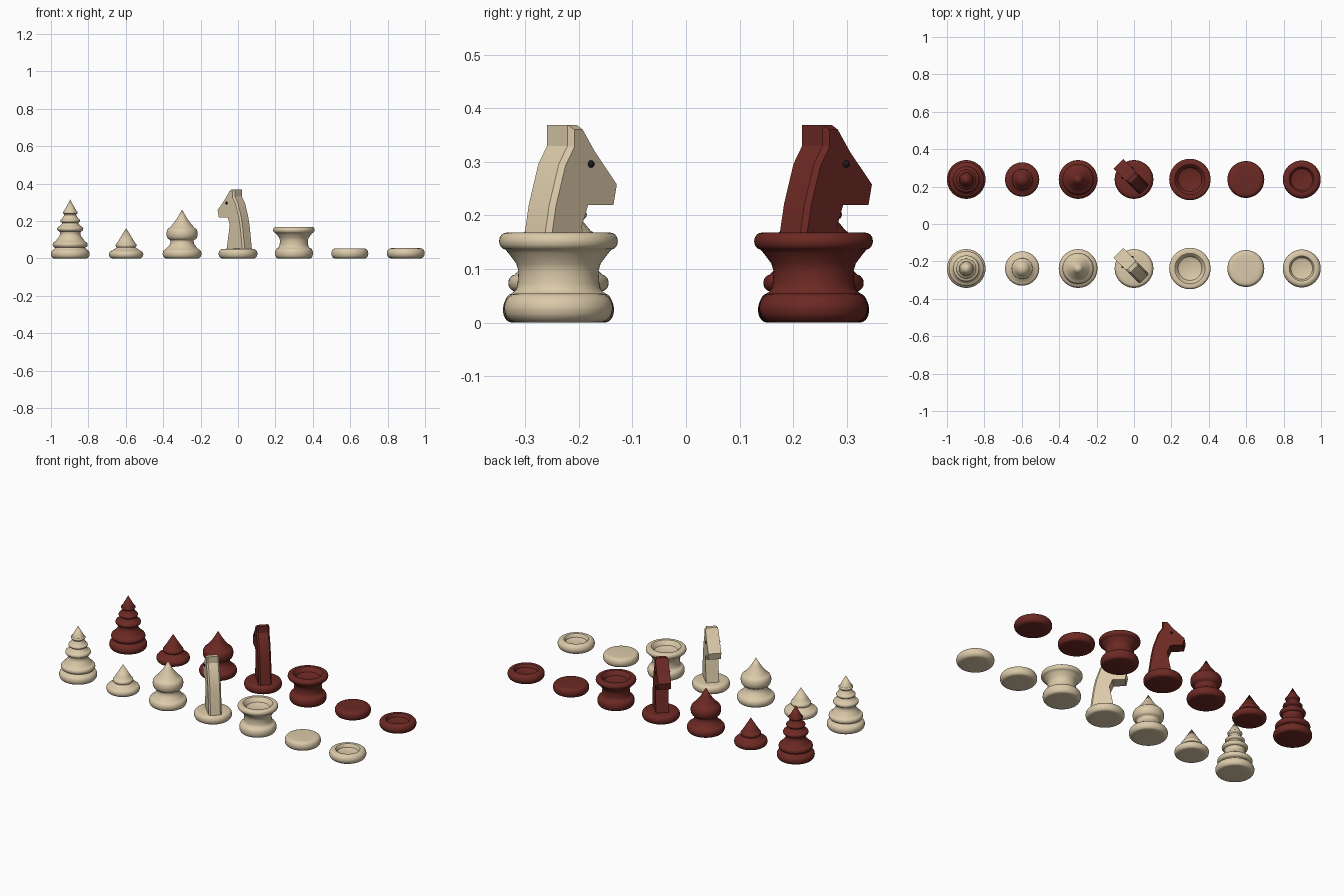
import bpy, bmesh, math
from mathutils import Vector, Matrix

if "Cube" in bpy.data.objects:
    bpy.data.objects.remove(bpy.data.objects["Cube"])

SPACING, ROW_Y, SIDES = 0.299, 0.238, 48


def material(name, rgb):
    m = bpy.data.materials.new(name)
    m.diffuse_color = (*rgb, 1)
    m.use_nodes = True
    m.node_tree.nodes["Principled BSDF"].inputs["Base Color"].default_value = m.diffuse_color
    return m


CREAM = material("cream", (0.71, 0.59, 0.40))
RED = material("dark_red", (0.15, 0.022, 0.017))
BLACK = material("black", (0.01, 0.01, 0.01))


def finish(name, bm, mat, loc, angle=35):
    bmesh.ops.recalc_face_normals(bm, faces=bm.faces)
    mesh = bpy.data.meshes.new(name)
    bm.to_mesh(mesh)
    bm.free()
    mesh.materials.append(mat)
    ob = bpy.data.objects.new(name, mesh)
    ob.location = loc
    bpy.context.collection.objects.link(ob)
    bpy.ops.object.select_all(action='DESELECT')
    ob.select_set(True)
    bpy.context.view_layer.objects.active = ob
    bpy.ops.object.shade_smooth_by_angle(angle=math.radians(angle))


def rim(r, low, high, depth):
    """Rounded outer edge of a turned ring, from its underside to its top."""
    mid, half = (low + high) / 2, (high - low) / 2
    arc = [math.pi * (i / 6 - .5) for i in range(7)]
    return [(r - depth + depth * math.cos(a), mid + half * math.sin(a)) for a in arc]


def soften(points, cut=0.2):
    """Cut every inner corner of a profile a little."""
    pts = [Vector(p) for p in points]
    out = [pts[0]]
    for a, b, c in zip(pts, pts[1:], pts[2:]):
        out += [b.lerp(a, cut), b.lerp(c, cut)]
    return out + [pts[-1]]


def lathe(name, top, profile, mat, loc):
    bm = bmesh.new()
    vs = [bm.verts.new((r, 0, z)) for r, z in soften([(0, 0)] + profile + [(0, top)])]
    es = [bm.edges.new(p) for p in zip(vs, vs[1:])]
    bmesh.ops.spin(bm, geom=vs + es, cent=(0, 0, 0), axis=(0, 0, 1),
                   angle=math.tau, steps=SIDES, use_merge=True)
    bmesh.ops.remove_doubles(bm, verts=bm.verts, dist=1e-5)
    finish(name, bm, mat, loc)


# Horse head side outline: (forward, height)
HEAD = [(-.078, .05), (-.062, .167), (-.051, .221), (-.026, .296),
        (-.003, .33), (-.003, .369), (.021, .369), (.061, .318),
        (.118, .258), (.109, .219), (.042, .219), (.026, .18), (.05, .05)]
HALF = .036
TURN = Matrix.Rotation(math.radians(135), 4, 'Z')   # nose towards -x +y


def horse_head(name, mat, loc):
    bm = bmesh.new()
    face = bm.faces.new([bm.verts.new((u, -HALF, z)) for u, z in HEAD])
    new = bmesh.ops.extrude_face_region(bm, geom=[face], use_keep_orig=True)
    bmesh.ops.translate(bm, vec=(0, 2 * HALF, 0),
                        verts=[g for g in new["geom"] if isinstance(g, bmesh.types.BMVert)])
    bmesh.ops.recalc_face_normals(bm, faces=bm.faces)
    # chamfer the mane edges on both sides
    rims = [e for e in bm.edges if abs(e.verts[0].co.y - e.verts[1].co.y) < 1e-6
            and max(v.co.x for v in e.verts) < .03]
    bmesh.ops.bevel(bm, geom=rims, offset=.009, segments=1, affect='EDGES', profile=.5)
    bm.transform(TURN)
    finish(name, bm, mat, loc, 20)


def eyes(name, loc):
    bm = bmesh.new()
    for side in (-1, 1):
        bmesh.ops.create_uvsphere(bm, u_segments=16, v_segments=8, radius=.007,
                                  matrix=Matrix.Translation((.049, side * HALF, .296)))
    bm.transform(TURN)
    finish(name, bm, BLACK, loc, 60)


# Two facing rows, one per colour
for row, y, mat in (("cream", -ROW_Y, CREAM), ("red", ROW_Y, RED)):
    def piece(part, column, top, profile):
        lathe(f"{row}_{part}", top, profile, mat, (column * SPACING, y, 0))

    # tiered piece: foot, skirt and shrinking rings
    piece("tiered_piece", -3, .314,
          rim(.104, 0, .047, .016) + [(.081, .054)] + rim(.094, .058, .09, .014)
          + [(.053, .126)] + rim(.07, .144, .172, .014) + [(.042, .189)]
          + rim(.053, .193, .21, .007) + [(.031, .232)] + rim(.04, .238, .252, .006))
    # small cone on a domed foot
    piece("small_cone_piece", -2, .162,
          rim(.092, 0, .042, .018) + [(.052, .057)] + rim(.056, .06, .08, .006))
    # onion dome on a waisted stem
    piece("onion_piece", -1, .261,
          rim(.104, 0, .05, .018) + [(.065, .075), (.061, .093)]
          + rim(.084, .1, .164, .018) + [(.03, .208)])
    # horse on a plain foot
    piece("horse_base", 0, .056, rim(.104, 0, .05, .018))
    horse_head(f"{row}_horse_head", mat, (0, y, 0))
    eyes(f"{row}_horse_eyes", (0, y, 0))
    # flared cup
    piece("cup_piece", 1, .136,
          rim(.102, 0, .055, .016) + [(.077, .064), (.074, .104)]
          + rim(.111, .136, .168, .013) + [(.077, .168), (.06, .138)])
    # plain and dished discs
    piece("flat_disc", 2, .054, rim(.099, 0, .053, .018))
    piece("dished_disc", 3, .03,
          rim(.102, 0, .055, .024) + [(.064, .053), (.056, .031)])
